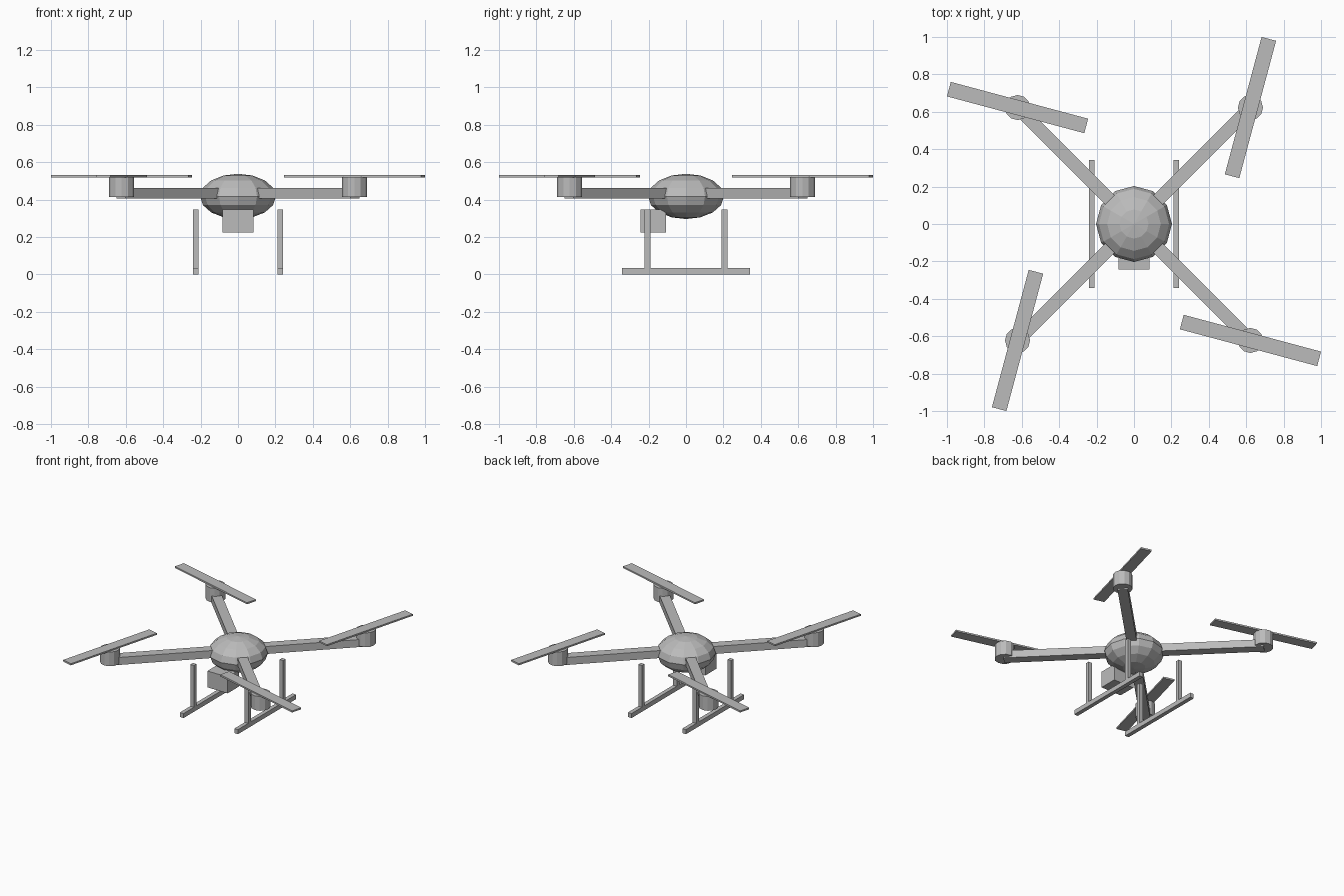
import bpy
from math import radians, sqrt

if "Cube" in bpy.data.objects:
    bpy.data.objects.remove(bpy.data.objects["Cube"])

grey = bpy.data.materials.new("light_grey")
grey.diffuse_color = (0.5, 0.5, 0.5, 1)
grey.use_nodes = True
grey.node_tree.nodes["Principled BSDF"].inputs["Base Color"].default_value = grey.diffuse_color


def finish(name):
    ob = bpy.context.object
    ob.name = name
    ob.data.materials.append(grey)
    return ob


def box(name, loc, size, angle=0):
    bpy.ops.mesh.primitive_cube_add(size=1, location=loc, rotation=(0, 0, radians(angle)))
    ob = finish(name)
    ob.scale = size
    return ob


# Faceted flattened body
bpy.ops.mesh.primitive_uv_sphere_add(segments=12, ring_count=8, radius=1, location=(0, 0, 0.417))
finish("body").scale = (0.203, 0.203, 0.121)

# Camera block under the nose
box("camera", (0, -0.175, 0.286), (0.168, 0.134, 0.122))

# Arms, motors and two-blade propellers on the four diagonals
REACH = 0.6226
ARM_IN, ARM_OUT = 0.05, 0.885
for side, sx in (("right", 1), ("left", -1)):
    for end, sy in (("front", -1), ("back", 1)):
        tag = f"{end}_{side}"
        mid = (ARM_IN + ARM_OUT) / 2 / sqrt(2)
        box(f"{tag}_arm", (sx * mid, sy * mid, 0.433), (ARM_OUT - ARM_IN, 0.07, 0.056), 45 * sx * sy)
        bpy.ops.mesh.primitive_cylinder_add(vertices=12, radius=0.067, depth=0.106,
                                            location=(sx * REACH, sy * REACH, 0.468))
        finish(f"{tag}_motor")
        box(f"{tag}_propeller", (sx * REACH, sy * REACH, 0.525), (0.76, 0.08, 0.012),
            75 if sx * sy > 0 else -15)

# Landing skids with two upright legs each
for side, sx in (("right", 1), ("left", -1)):
    box(f"{side}_skid", (sx * 0.225, 0, 0.017), (0.03, 0.686, 0.034))
    for end, sy in (("front", -1), ("back", 1)):
        box(f"{end}_{side}_leg", (sx * 0.225, sy * 0.206, 0.181), (0.03, 0.03, 0.33))
